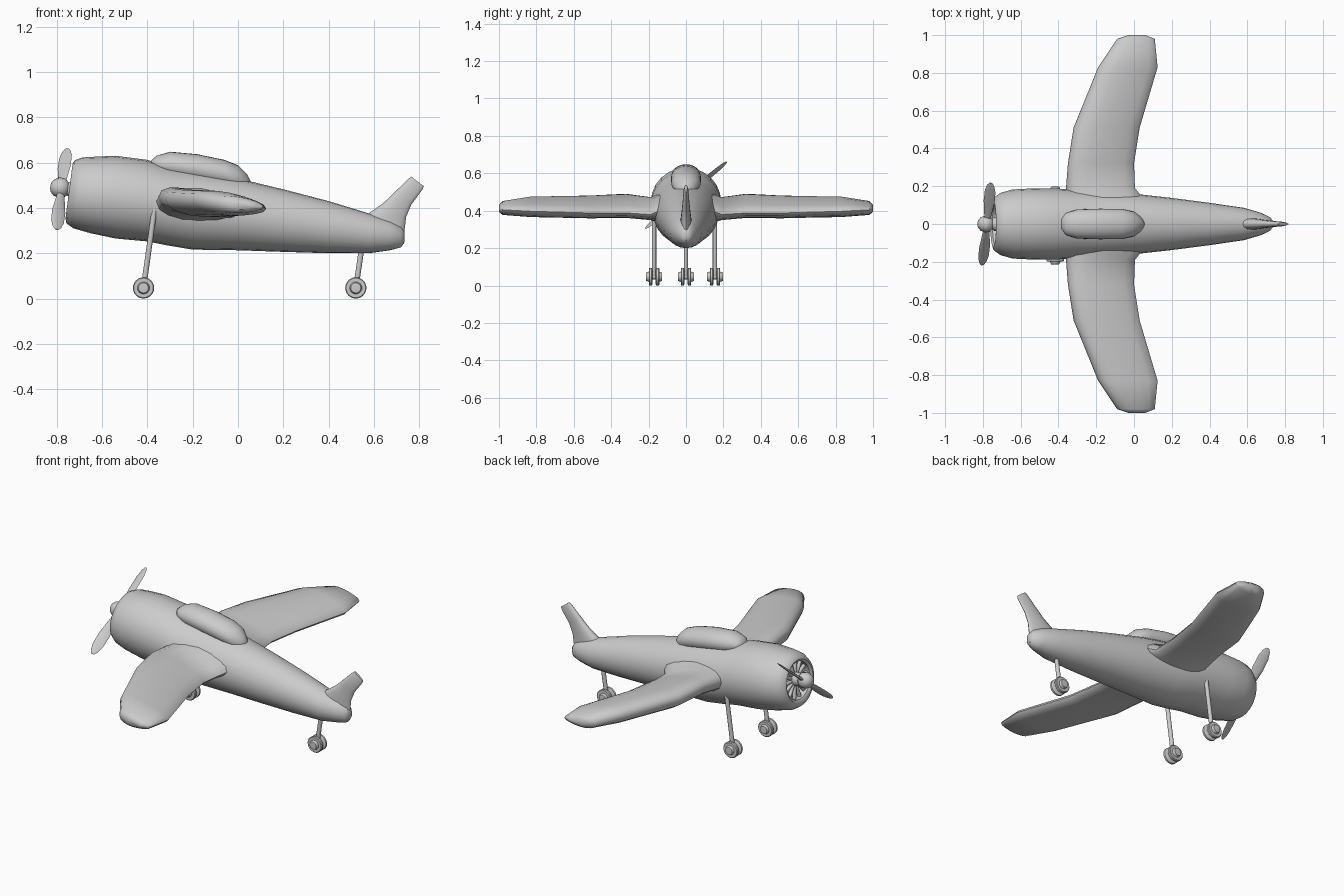
import bpy, bmesh, math
from mathutils import Vector

grey = bpy.data.materials.new("plain grey")
grey.diffuse_color = (0.6, 0.6, 0.6, 1)


def finish(name, bm, angle=50):
    bmesh.ops.recalc_face_normals(bm, faces=bm.faces)
    me = bpy.data.meshes.new(name)
    bm.to_mesh(me)
    bm.free()
    me.materials.append(grey)
    ob = bpy.data.objects.new(name, me)
    bpy.context.collection.objects.link(ob)
    bpy.ops.object.select_all(action='DESELECT')
    ob.select_set(True)
    bpy.context.view_layer.objects.active = ob
    bpy.ops.object.shade_smooth_by_angle(angle=math.radians(angle))
    return ob


def loft(bm, rings):
    """Skin a list of equal-length point rings and cap both ends."""
    rows = [[bm.verts.new(p) for p in r] for r in rings]
    n = len(rows[0])
    for a, b in zip(rows, rows[1:]):
        for i in range(n):
            j = (i + 1) % n
            bm.faces.new((a[i], a[j], b[j], b[i]))
    bm.faces.new(rows[0][::-1])
    bm.faces.new(rows[-1])


def oval(x, zb, zt, w, tilt=0.0, n=24):
    """Upright oval across the body; tilt leans it with height."""
    pts = []
    for i in range(n):
        a = 2 * math.pi * i / n
        z = (zb + zt) / 2 + (zt - zb) / 2 * math.sin(a)
        pts.append((x + tilt * (z - 0.48), w * math.cos(a), z))
    return pts


def foil(front, back, normal, n=16):
    """Rounded blade section, thicker toward the front edge."""
    front, back, normal = Vector(front), Vector(back), Vector(normal)
    pts = []
    for i in range(n):
        a = 2 * math.pi * i / n
        u = math.cos(a)
        t = math.copysign(abs(math.sin(a)) ** 0.85, math.sin(a)) * (1 - 0.3 * u)
        pts.append((front + back) / 2 + (back - front) / 2 * u + normal * t)
    return pts


def rod(bm, a, b, r, n=12):
    a, b = Vector(a), Vector(b)
    q = (b - a).to_track_quat('Z', 'Y')
    circle = [q @ Vector((r * math.cos(2 * math.pi * i / n),
                          r * math.sin(2 * math.pi * i / n), 0)) for i in range(n)]
    loft(bm, [[a + c for c in circle], [b + c for c in circle]])


# Fuselage with a hollow, slightly leaning nose opening
T = 0.13
bm = bmesh.new()
loft(bm, [oval(*s) for s in (
    (-0.68, 0.37, 0.58, 0.108, T), (-0.735, 0.37, 0.58, 0.108, T),
    (-0.745, 0.355, 0.595, 0.122, T), (-0.738, 0.332, 0.61, 0.142, T),
    (-0.705, 0.31, 0.623, 0.165, T), (-0.64, 0.288, 0.626, 0.183, 0.05),
    (-0.54, 0.265, 0.63, 0.188), (-0.40, 0.252, 0.612, 0.187),
    (-0.32, 0.236, 0.585, 0.183), (-0.20, 0.216, 0.565, 0.176),
    (0.0, 0.213, 0.53, 0.16), (0.20, 0.206, 0.482, 0.138),
    (0.40, 0.20, 0.43, 0.112), (0.58, 0.20, 0.375, 0.086),
    (0.67, 0.213, 0.345, 0.06), (0.72, 0.226, 0.318, 0.036),
    (0.735, 0.25, 0.295, 0.018))])
finish("fuselage", bm)

# Wing: half described by sections, reflected through the body
half = (
    (0.0, -0.36, 0.05, 0.42, 0.40, 0.08), (0.14, -0.365, 0.045, 0.42, 0.40, 0.075),
    (0.19, -0.36, 0.005, 0.43, 0.38, 0.055), (0.32, -0.35, 0.0, 0.45, 0.388, 0.055),
    (0.51, -0.32, 0.03, 0.44, 0.388, 0.054), (0.83, -0.19, 0.125, 0.435, 0.397, 0.05),
    (0.98, -0.09, 0.11, 0.42, 0.405, 0.035), (1.0, -0.03, 0.06, 0.415, 0.408, 0.018))
bm = bmesh.new()
full = [(-s[0],) + s[1:] for s in half[:0:-1]] + list(half)
loft(bm, [foil((x0, y, z0), (x1, y, z1), (0, 0, t)) for y, x0, x1, z0, z1, t in full])
finish("wing", bm)

# Swept tail fin
bm = bmesh.new()
loft(bm, [foil((x0, 0, z0), (x1, 0, z1), (0, t, 0)) for x0, z0, x1, z1, t in (
    (0.54, 0.34, 0.732, 0.24, 0.03), (0.575, 0.375, 0.735, 0.30, 0.028),
    (0.64, 0.42, 0.742, 0.36, 0.022), (0.69, 0.468, 0.765, 0.415, 0.017),
    (0.752, 0.528, 0.815, 0.482, 0.012), (0.765, 0.538, 0.82, 0.496, 0.007))])
finish("tail_fin", bm)

# Canopy
bm = bmesh.new()
loft(bm, [oval(*s) for s in (
    (-0.385, 0.58, 0.608, 0.028), (-0.36, 0.555, 0.63, 0.058),
    (-0.30, 0.53, 0.648, 0.077), (-0.18, 0.51, 0.637, 0.081),
    (-0.06, 0.49, 0.612, 0.079), (0.0, 0.475, 0.588, 0.065),
    (0.04, 0.465, 0.548, 0.035), (0.056, 0.475, 0.518, 0.01))])
finish("canopy", bm)

# Radial engine cylinders inside the nose
bm = bmesh.new()
for i in range(14):
    a = 2 * math.pi * i / 14
    c, s = math.cos(a), math.sin(a)
    rod(bm, (-0.712 + T * 0.03 * s, 0.03 * c, 0.477 + 0.03 * s),
        (-0.712 + T * 0.115 * s, 0.115 * c, 0.477 + 0.112 * s), 0.011, 8)
finish("engine_cylinders", bm)

# Propeller hub with rounded tip
bm = bmesh.new()
loft(bm, [oval(x, z - r, z + r, r, T, 16) for x, z, r in (
    (-0.68, 0.478, 0.04), (-0.74, 0.483, 0.036), (-0.752, 0.484, 0.028),
    (-0.765, 0.486, 0.042), (-0.79, 0.49, 0.045), (-0.813, 0.492, 0.036),
    (-0.826, 0.494, 0.022), (-0.83, 0.494, 0.008))])
finish("propeller_hub", bm)

# Two twisted propeller blades
reach = Vector((0.022, 0.217, 0.178))
across = Vector((0, -0.63, 0.77))
bm = bmesh.new()
for side in (1, -1):
    chord = (Vector((0.9, 0, 0)) + across * 0.35 * side).normalized()
    normal = chord.cross(reach).normalized()
    rings = []
    for f, w, t in ((0.08, 0.015, 0.009), (0.28, 0.022, 0.007), (0.55, 0.031, 0.005),
                    (0.8, 0.03, 0.004), (0.94, 0.02, 0.003), (1.0, 0.008, 0.002)):
        p = Vector((-0.779, 0, 0.483)) + reach * f * side
        rings.append(foil(p - chord * w, p + chord * w, normal * t, 10))
    loft(bm, rings)
finish("propeller_blades", bm)

# Landing gear: strut plus a pair of wheels on a shared axle
R = 0.047
wheel_half = ((-0.043, 0.012), (-0.042, 0.022), (-0.028, 0.027), (-0.028, 0.043),
              (-0.024, R), (-0.013, R), (-0.009, 0.042), (-0.009, 0.014))
wheel = list(wheel_half) + [(-y, r) for y, r in wheel_half[::-1]]
for name, x, y, top in (("left_gear", -0.417, -0.171, (-0.365, -0.171, 0.42)),
                        ("right_gear", -0.417, 0.155, (-0.365, 0.155, 0.42)),
                        ("tail_gear", 0.52, 0.0, (0.55, 0.0, 0.25))):
    bm = bmesh.new()
    rod(bm, (x, y, R), top, 0.012)
    finish(name + "_strut", bm)
    bm = bmesh.new()
    loft(bm, [[(x + r * math.cos(2 * math.pi * i / 24), y + dy,
                R + r * math.sin(2 * math.pi * i / 24)) for i in range(24)]
              for dy, r in wheel])
    finish(name + "_wheels", bm, 40)
